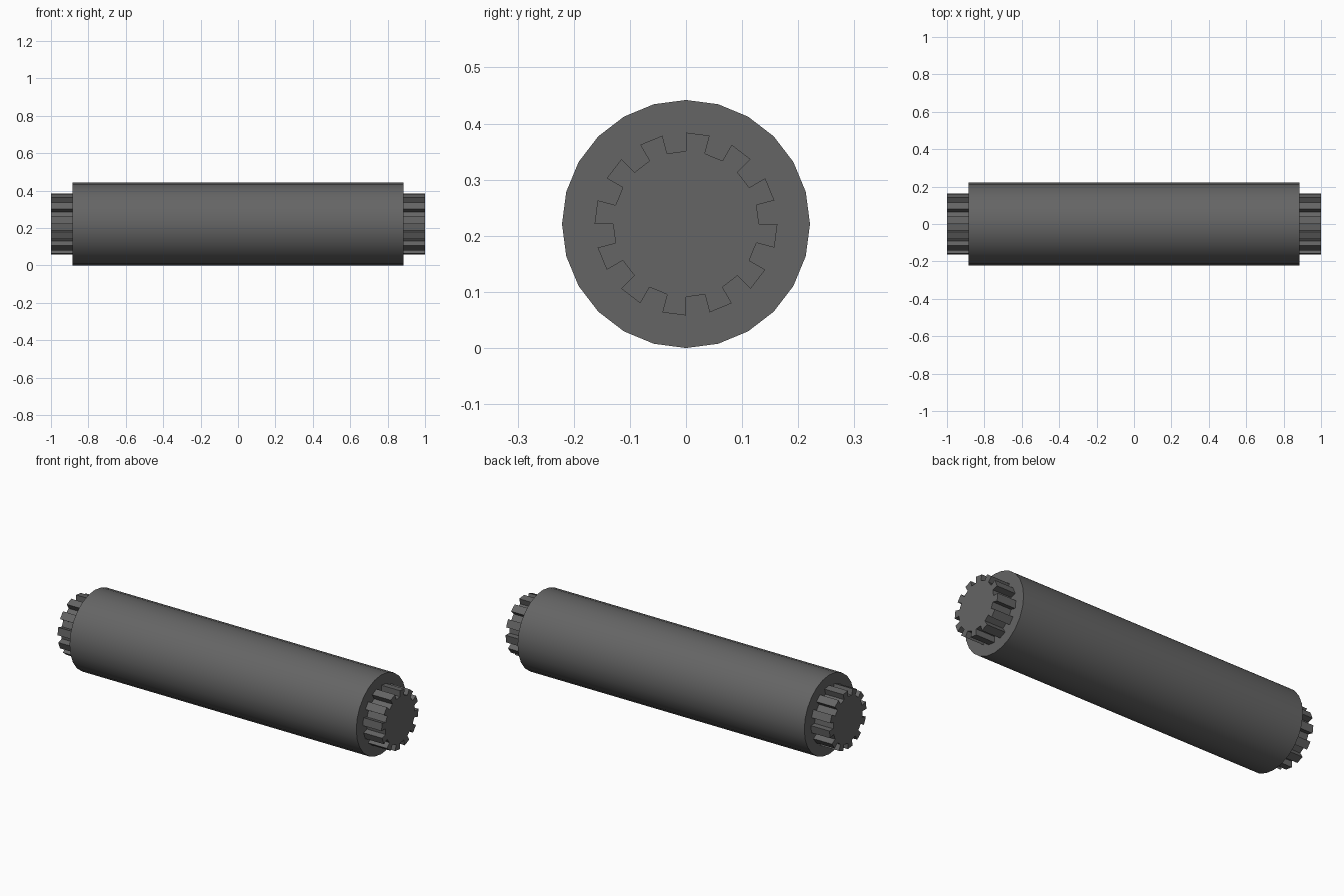
import bpy, bmesh
from math import sin, cos, radians

if "Cube" in bpy.data.objects:
    bpy.data.objects.remove(bpy.data.objects["Cube"])

Z = 0.221          # axis height
mat = bpy.data.materials.new("dark_grey")
mat.diffuse_color = (0.13, 0.13, 0.13, 1)
mat.use_nodes = True
mat.node_tree.nodes["Principled BSDF"].inputs["Base Color"].default_value = mat.diffuse_color


def prism(name, profile, x0, x1):
    """Extrude a (y, z) profile along x and cap both ends."""
    bm = bmesh.new()
    face = bm.faces.new([bm.verts.new((x0, y, Z + z)) for y, z in profile])
    ext = bmesh.ops.extrude_face_region(bm, geom=[face], use_keep_orig=True)
    verts = [g for g in ext["geom"] if isinstance(g, bmesh.types.BMVert)]
    bmesh.ops.translate(bm, verts=verts, vec=(x1 - x0, 0, 0))
    bmesh.ops.recalc_face_normals(bm, faces=bm.faces[:])
    me = bpy.data.meshes.new(name)
    bm.to_mesh(me)
    bm.free()
    me.materials.append(mat)
    ob = bpy.data.objects.new(name, me)
    bpy.context.collection.objects.link(ob)
    bpy.ops.object.select_all(action='DESELECT')
    bpy.context.view_layer.objects.active = ob
    ob.select_set(True)
    bpy.ops.object.shade_smooth_by_angle(angle=radians(30))
    return ob


def polar(r, deg):
    return (r * cos(radians(deg)), r * sin(radians(deg)))


# 24-sided roller body
body = [polar(0.221, 15 * i) for i in range(24)]
prism("roller_body", body, -0.885, 0.885)

# 12-tooth splines: each tooth and each gap spans 15 degrees
spline = []
for i in range(24):
    r = 0.13 if i % 2 == 0 else 0.163
    spline += [polar(r, 15 * i), polar(r, 15 * (i + 1))]
prism("left_spline", spline, -1.0, -0.885)
prism("right_spline", spline, 0.885, 1.0)
